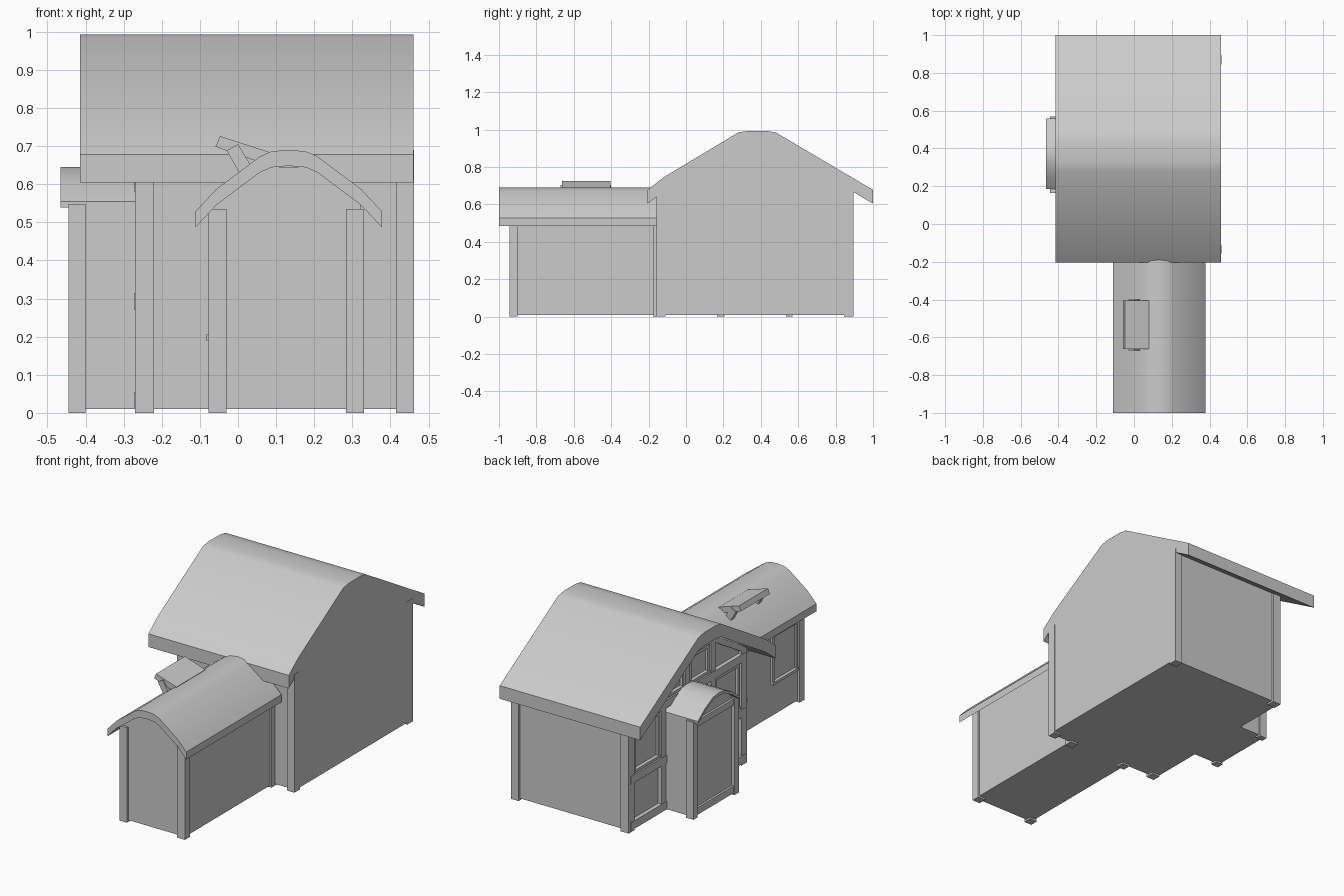
import bpy, math
from mathutils import Vector

cube = bpy.data.objects.get("Cube")
if cube:
    bpy.data.objects.remove(cube, do_unlink=True)

grey = bpy.data.materials.new("plain_grey")
grey.use_nodes = True
colour = (0.6, 0.6, 0.6, 1)
grey.diffuse_color = colour
for node in grey.node_tree.nodes:
    if node.type == 'BSDF_PRINCIPLED':
        node.inputs["Base Color"].default_value = colour


def prism(name, profile, axis, a, b, smooth=False):
    """Extrude a closed outline along x or y; outline holds (other axis, z)."""
    def place(p, t):
        return (t, p[0], p[1]) if axis == 'x' else (p[0], t, p[1])
    n = len(profile)
    verts = [place(p, t) for t in (a, b) for p in profile]
    faces = [[i, (i + 1) % n, n + (i + 1) % n, n + i] for i in range(n)]
    faces += [list(range(n))[::-1], list(range(n, 2 * n))]
    mesh = bpy.data.meshes.new(name)
    mesh.from_pydata(verts, [], faces)
    obj = bpy.data.objects.new(name, mesh)
    bpy.context.collection.objects.link(obj)
    mesh.materials.append(grey)
    bpy.ops.object.select_all(action='DESELECT')
    obj.select_set(True)
    bpy.context.view_layer.objects.active = obj
    bpy.ops.object.mode_set(mode='EDIT')
    bpy.ops.mesh.select_all(action='SELECT')
    bpy.ops.mesh.normals_make_consistent(inside=False)
    bpy.ops.object.mode_set(mode='OBJECT')
    if smooth:
        bpy.ops.object.shade_smooth_by_angle(angle=math.radians(25))
    return obj


def box(name, x0, x1, y0, y1, z0, z1):
    return prism(name, [(x0, z0), (x1, z0), (x1, z1), (x0, z1)], 'y', y0, y1)


def arch(half, centre):
    """Mirror the right half of an arch line, listed from the peak outwards."""
    left = [(centre - u, z) for u, z in reversed(half)]
    return left + [(centre + u, z) for u, z in half]


def slab(outer, thick):
    return outer + [(u, z - thick) for u, z in reversed(outer)]


# Main roof
main_line = [(-0.205, 0.678), (-0.12, 0.745), (0.28, 0.985), (0.33, 0.993),
             (0.43, 0.993), (0.48, 0.985), (1.0, 0.678)]
prism("main_roof", slab(main_line, 0.074), 'x', -0.415, 0.46, True)

# Main house body, filling the space under the roof
gable = [(-0.145, 0.01), (-0.145, 0.68), (-0.12, 0.71), (0.28, 0.95),
         (0.48, 0.95), (0.882, 0.715), (0.882, 0.01)]
prism("main_walls", gable, 'x', -0.25, 0.46)

# Corner posts of the main house
for side, x0, x1 in (("left", 0.415, 0.462), ("right", -0.27, -0.22)):
    box("front_post_" + side, x0, x1, -0.158, -0.11, 0, 0.665)
    box("back_post_" + side, x0, x1, 0.845, 0.895, 0, 0.69)

# Timber frame and window surrounds on the right gable
for i, (y, top) in enumerate(((0.585, 0.84), (0.37, 0.93), (0.145, 0.83))):
    box("gable_stud_%d" % i, -0.27, -0.245, y - 0.02, y + 0.02, 0.01, top)
for i, z in enumerate((0.03, 0.29, 0.6)):
    box("gable_rail_%d" % i, -0.273, -0.245, -0.14, 0.88, z - 0.02, z + 0.025)
box("gable_collar", -0.27, -0.245, 0.08, 0.68, 0.79, 0.825)
prism("gable_rafters", slab([(-0.145, 0.665), (-0.12, 0.68), (0.28, 0.92),
                             (0.48, 0.92), (0.882, 0.685)], 0.045),
      'x', -0.27, -0.245)


def window(name, x, y0, y1, z0, z1):
    """Framed window on a wall facing -x."""
    w = 0.015
    out, back = x - 0.012, x + 0.01
    box(name + "_sill", out - 0.006, back, y0, y1, z0, z0 + w)
    box(name + "_head", out, back, y0, y1, z1 - w, z1)
    box(name + "_jamb_a", out, back, y0, y0 + w, z0, z1)
    box(name + "_jamb_b", out, back, y1 - w, y1, z0, z1)


for i, (y0, y1) in enumerate(((0.61, 0.84), (-0.1, 0.12))):
    window("gable_window_%d" % i, -0.252, y0, y1, 0.32, 0.575)
for i, (y0, y1) in enumerate(((0.395, 0.56), (0.17, 0.345))):
    window("upper_window_%d" % i, -0.252, y0, y1, 0.63, 0.785)

# Bay on the right side, with a small arched roof
bay_half = [(0.0, 0.645), (0.05, 0.64), (0.12, 0.605), (0.187, 0.555)]
bay_line = arch(bay_half[1:], 0.372)
bay_line.insert(3, (0.372, 0.645))
prism("bay_roof", slab(bay_line, 0.016), 'x', -0.465, -0.24, True)
prism("bay_walls", [(0.18, 0.01)] + [(y, z - 0.01) for y, z in bay_line]
      + [(0.56, 0.01)], 'x', -0.428, -0.24)
for i, (y0, y1) in enumerate(((0.165, 0.205), (0.535, 0.57))):
    box("bay_post_%d" % i, -0.445, -0.4, y0, y1, 0, 0.548)
box("bay_sill", -0.44, -0.42, 0.18, 0.56, 0.01, 0.05)
box("bay_head", -0.44, -0.42, 0.18, 0.56, 0.505, 0.54)

# Front wing with a curved roof
wing_half = [(0.045, 0.686), (0.075, 0.673), (0.19, 0.587), (0.245, 0.528)]
wing_line = arch(wing_half, 0.133)
wing_line.insert(4, (0.133, 0.69))
prism("wing_roof", slab(wing_line, 0.042), 'y', -1.0, -0.155, True)
prism("wing_walls", [(-0.065, 0.01), (-0.065, 0.54), (0.058, 0.645),
                     (0.208, 0.645), (0.322, 0.55), (0.322, 0.01)],
      'y', -0.932, -0.14)
for side, x0, x1 in (("right", -0.077, -0.03), ("left", 0.283, 0.331)):
    box("wing_front_post_" + side, x0, x1, -0.945, -0.9, 0, 0.535)
    box("wing_back_post_" + side, x0, x1, -0.176, -0.13, 0, 0.535)

# Wing windows on the right side
for i, (y0, y1) in enumerate(((-0.885, -0.66), (-0.43, -0.205))):
    window("wing_window_%d" % i, -0.065, y0, y1, 0.19, 0.47)

# Tilted roof hatch on the wing, held by two short struts
prism("hatch_lid", [(-0.059, 0.698), (-0.047, 0.726), (0.08, 0.685),
                    (0.08, 0.66), (0.05, 0.66)], 'y', -0.662, -0.405)
for i, y in enumerate((-0.67, -0.43)):
    prism("hatch_strut_%d" % i, [(-0.03, 0.688), (0.0, 0.705),
                                 (0.033, 0.65), (0.003, 0.63)],
          'y', y, y + 0.03)
